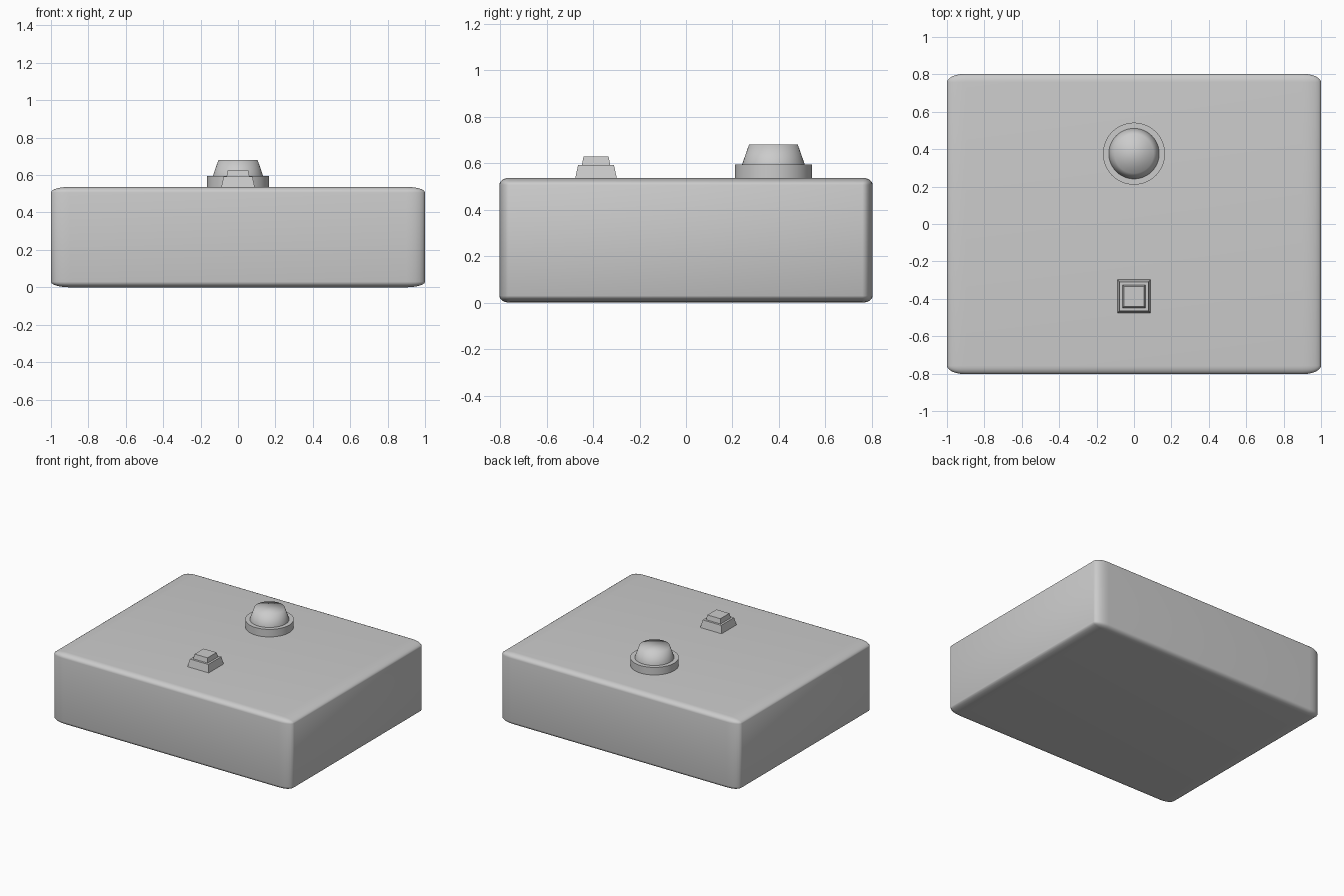
import bpy, bmesh, math

if "Cube" in bpy.data.objects:
    bpy.data.objects.remove(bpy.data.objects["Cube"])

TOP = 0.537


def add_object(name, bm, angle=None):
    bmesh.ops.recalc_face_normals(bm, faces=bm.faces)
    mesh = bpy.data.meshes.new(name)
    bm.to_mesh(mesh)
    bm.free()
    ob = bpy.data.objects.new(name, mesh)
    bpy.context.collection.objects.link(ob)
    if angle is not None:
        bpy.ops.object.select_all(action='DESELECT')
        ob.select_set(True)
        bpy.context.view_layer.objects.active = ob
        bpy.ops.object.shade_smooth_by_angle(angle=math.radians(angle))
    return ob


def stacked_profile(name, sides, profile, location, turn=0.0, angle=None):
    """Closed solid from (radius, height) rings with the given side count."""
    bm = bmesh.new()
    rings = []
    for r, z in profile:
        rings.append([bm.verts.new((r * math.cos(turn + 2 * math.pi * i / sides),
                                    r * math.sin(turn + 2 * math.pi * i / sides), z))
                      for i in range(sides)])
    for a, b in zip(rings, rings[1:]):
        for i in range(sides):
            j = (i + 1) % sides
            bm.faces.new((a[i], a[j], b[j], b[i]))
    bm.faces.new(rings[0][::-1])
    bm.faces.new(rings[-1])
    ob = add_object(name, bm, angle)
    ob.location = location
    return ob


# Rounded case: unit bevel, scaled so each axis has its own corner radius
half = (1.0, 0.803, TOP / 2)
radius = (0.1, 0.045, 0.03)
bm = bmesh.new()
bmesh.ops.create_cube(bm, size=2)
bmesh.ops.scale(bm, vec=[h / r for h, r in zip(half, radius)], verts=bm.verts)
bmesh.ops.bevel(bm, geom=bm.edges[:], offset=1, segments=6, profile=0.5,
                affect='EDGES')
bmesh.ops.scale(bm, vec=radius, verts=bm.verts)
case = add_object("case", bm, 40)
case.location.z = TOP / 2

# Round knob: collar with tapered cap
stacked_profile("knob_collar", 48, [(0.166, -0.01), (0.166, 0.057)],
                (0, 0.376, TOP), angle=30)
cap = stacked_profile("knob_cap", 48, [(0.135, 0.05), (0.135, 0.057), (0.105, 0.143)],
                      (0, 0.376, TOP), angle=180)

# Square two-step button
s = math.sqrt(2)
stacked_profile("square_button", 4,
                [(0.091 * s, -0.01), (0.089 * s, 0), (0.077 * s, 0.056),
                 (0.061 * s, 0.056), (0.054 * s, 0.091)],
                (0, -0.387, TOP), turn=math.pi / 4)
